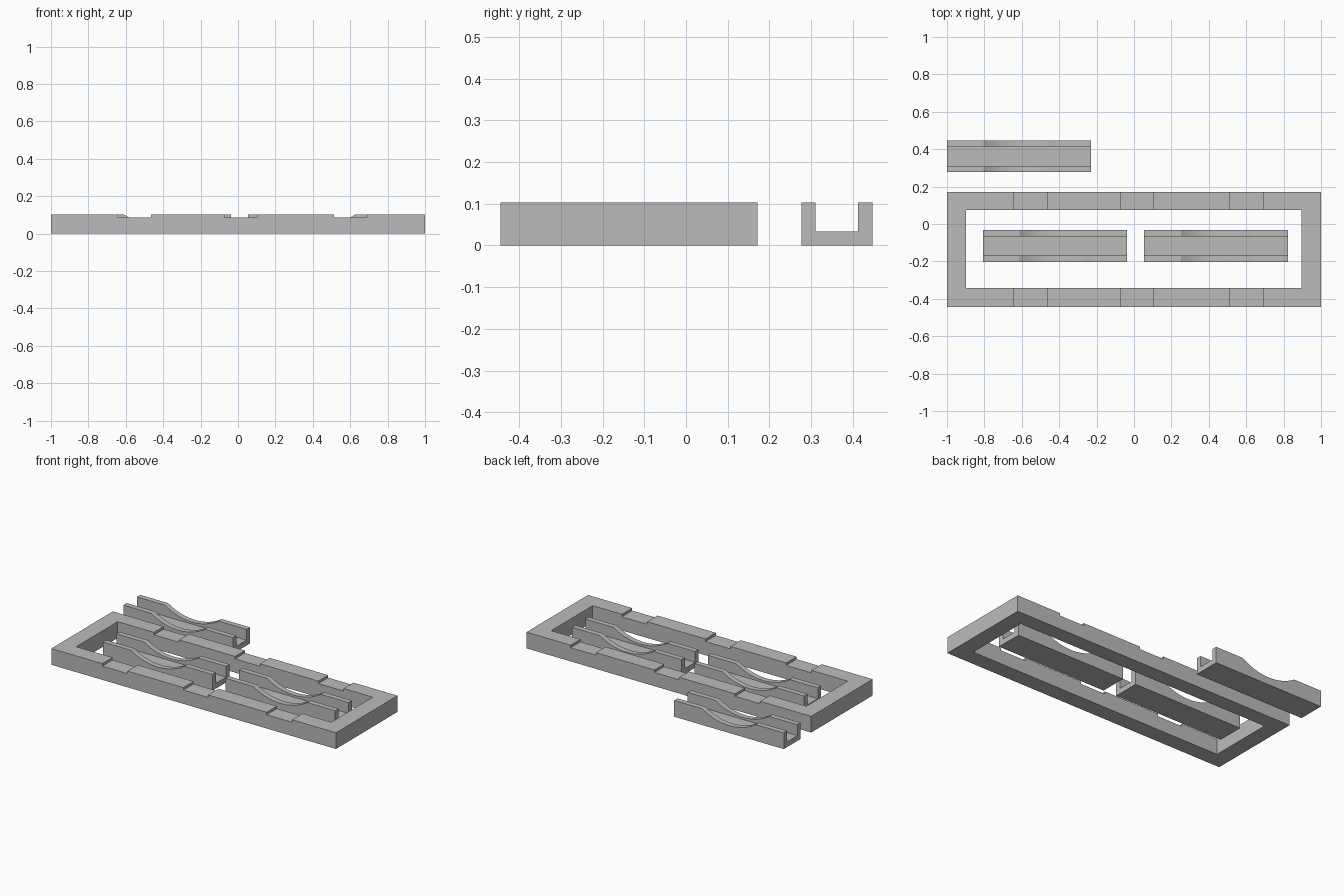
import bpy, bmesh, math

if "Cube" in bpy.data.objects:
    bpy.data.objects.remove(bpy.data.objects["Cube"], do_unlink=True)

grey = bpy.data.materials.new("plain grey")
grey.use_nodes = True
COLOUR = (0.5, 0.5, 0.5, 1)
grey.diffuse_color = COLOUR
grey.node_tree.nodes["Principled BSDF"].inputs["Base Color"].default_value = COLOUR

HEIGHT = 0.103


def finish(name, bm):
    bmesh.ops.recalc_face_normals(bm, faces=bm.faces)
    mesh = bpy.data.meshes.new(name)
    bm.to_mesh(mesh)
    bm.free()
    mesh.materials.append(grey)
    obj = bpy.data.objects.new(name, mesh)
    bpy.context.collection.objects.link(obj)
    return obj


def add_box(bm, x0, x1, y0, y1, z0, z1):
    made = bmesh.ops.create_cube(bm, size=1)["verts"]
    for v in made:
        v.co.x = x1 if v.co.x > 0 else x0
        v.co.y = y1 if v.co.y > 0 else y0
        v.co.z = z1 if v.co.z > 0 else z0


def box(name, *bounds):
    bm = bmesh.new()
    add_box(bm, *bounds)
    return finish(name, bm)


def cut(target, cutters):
    bpy.context.view_layer.objects.active = target
    for cutter in cutters:
        mod = target.modifiers.new("cut", "BOOLEAN")
        mod.operation = "DIFFERENCE"
        mod.solver = "EXACT"
        mod.object = cutter
        bpy.ops.object.modifier_apply(modifier=mod.name)
    for cutter in cutters:
        bpy.data.objects.remove(cutter, do_unlink=True)


# Rectangular frame with an open middle and three shallow notches per rail
frame = box("frame", -1, 1, -0.445, 0.172, 0, HEIGHT)
cutters = [box("opening_cutter", -0.897, 0.895, -0.342, 0.074, -0.1, 0.3)]
for left, right in ((-0.642, -0.465), (-0.073, 0.102), (0.513, 0.69)):
    cutters.append(box("notch_cutter", left, right, -1, 1, 0.087, 0.3))
cut(frame, cutters)


# U-shaped cradle: floor and two side walls with a scooped top edge
LENGTH, WIDTH, WALL = 0.77, 0.17, 0.034
HALF_CHORD, DIP, STEPS = 0.189, 0.056, 32


def cradle(name, x, y):
    bm = bmesh.new()
    radius = (HALF_CHORD ** 2 + DIP ** 2) / (2 * DIP)
    sweep = math.asin(HALF_CHORD / radius)
    profile = [(0, 0), (0, HEIGHT)]
    for i in range(STEPS + 1):
        a = sweep * (2 * i / STEPS - 1)
        profile.append((LENGTH / 2 + radius * math.sin(a),
                        HEIGHT - DIP + radius * (1 - math.cos(a))))
    profile += [(LENGTH, HEIGHT), (LENGTH, 0)]
    face = bm.faces.new([bm.verts.new((x + px, y, pz)) for px, pz in profile])
    side = bmesh.ops.extrude_face_region(bm, geom=[face])["geom"]
    for v in side:
        if isinstance(v, bmesh.types.BMVert):
            v.co.y += WIDTH
    body = finish(name, bm)
    channel = box("channel_cutter", x - 0.1, x + LENGTH + 0.1,
                  y + WALL, y + WIDTH - WALL, WALL, 0.3)
    cut(body, [channel])
    bpy.ops.object.select_all(action="DESELECT")
    body.select_set(True)
    bpy.context.view_layer.objects.active = body
    bpy.ops.object.shade_smooth_by_angle(angle=math.radians(20))


cradle("right_cradle", -0.808, -0.202)
cradle("left_cradle", 0.054, -0.202)
cradle("back_cradle", -1, 0.277)
